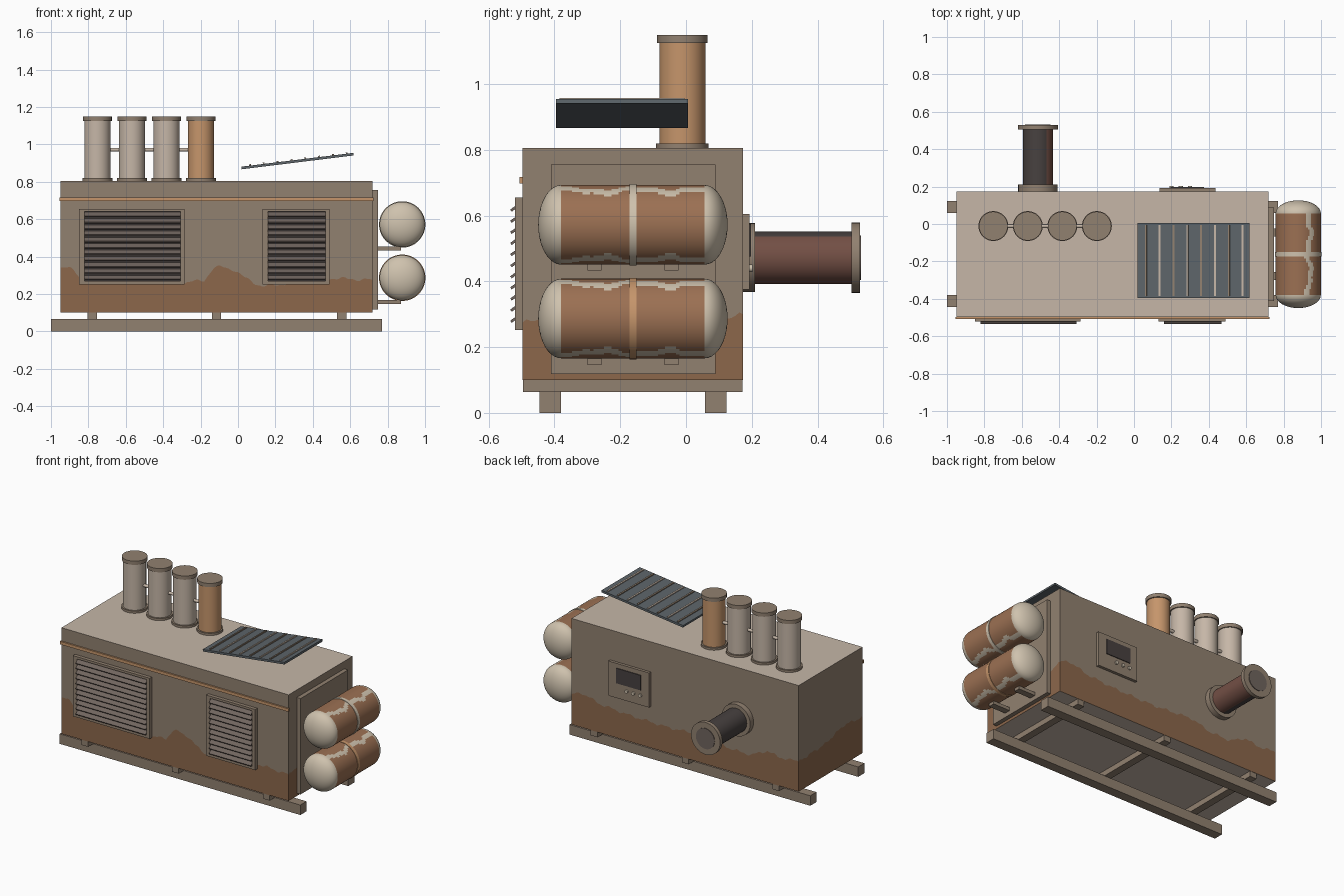
import bpy, bmesh, math
from mathutils import Vector, Matrix

if "Cube" in bpy.data.objects:
    bpy.data.objects.remove(bpy.data.objects["Cube"])


def material(name, r, g, b):
    m = bpy.data.materials.new(name)
    lin = [c / 12.92 if c <= 0.04045 else ((c + 0.055) / 1.055) ** 2.4 for c in (r, g, b)]
    m.diffuse_color = (*lin, 1)
    m.use_nodes = True
    m.node_tree.nodes["Principled BSDF"].inputs["Base Color"].default_value = m.diffuse_color
    return m


BODY = material("taupe paint", .57, .505, .44)
LIGHT = material("pale panel", .775, .715, .655)
CREAM = material("cream tank", .81, .76, .68)
RUST = material("rust brown", .55, .405, .295)
TANKRUST = material("tank rust", .61, .44, .325)
ORANGE = material("copper orange", .775, .585, .42)
SLAT = material("louvre grey", .44, .395, .37)
DARK = material("dark soot", .28, .255, .25)
RED = material("red brown", .45, .31, .27)
SLATE = material("slate blue", .365, .395, .415)


def finish(bm, name, mats, smooth=False):
    bmesh.ops.recalc_face_normals(bm, faces=bm.faces)
    me = bpy.data.meshes.new(name)
    bm.to_mesh(me)
    bm.free()
    for m in mats:
        me.materials.append(m)
    ob = bpy.data.objects.new(name, me)
    bpy.context.collection.objects.link(ob)
    if smooth:
        bpy.ops.object.select_all(action='DESELECT')
        ob.select_set(True)
        bpy.context.view_layer.objects.active = ob
        bpy.ops.object.shade_smooth_by_angle(angle=math.radians(35))
    return ob


def box(name, x0, x1, y0, y1, z0, z1, mat, rot=None):
    """Axis-aligned box from its limits, optionally rotated about its centre."""
    bm = bmesh.new()
    bmesh.ops.create_cube(bm, size=1)
    M = Matrix.Translation(((x0 + x1) / 2, (y0 + y1) / 2, (z0 + z1) / 2))
    if rot:
        M = M @ Matrix.Rotation(rot[0], 4, rot[1])
    M = M @ Matrix.Diagonal((x1 - x0, y1 - y0, z1 - z0, 1))
    bm.transform(M)
    return finish(bm, name, [mat])


def lathe(name, profile, origin, axis, mats, rule=None, n=40):
    """Spin (radius, distance) points about an axis; rule(face) picks a material."""
    bm = bmesh.new()
    vs = [bm.verts.new((r, 0, t)) for r, t in profile]
    es = [bm.edges.new(p) for p in zip(vs, vs[1:])]
    bmesh.ops.spin(bm, geom=vs + es, cent=(0, 0, 0), axis=(0, 0, 1),
                   angle=2 * math.pi, steps=n, use_duplicate=False)
    bmesh.ops.remove_doubles(bm, verts=bm.verts, dist=1e-5)
    q = Vector((0, 0, 1)).rotation_difference(Vector(axis)).to_matrix().to_4x4()
    bm.transform(Matrix.Translation(origin) @ q)
    bmesh.ops.recalc_face_normals(bm, faces=bm.faces)
    if rule:
        for f in bm.faces:
            f.material_index = rule(f)
    return finish(bm, name, mats, True)


def cyl(name, r, t0, t1, origin, axis, mat, n=40):
    return lathe(name, [(0, t0), (r, t0), (r, t1), (0, t1)], origin, axis, [mat], n=n)


# housing: four walls cut along a wavy rust line, pale lid and underside
X0, X1, Y0, Y1, Z0, Z1 = -.95, .72, -.497, .174, .10, .805
FRONT = [(-.95, .34), (-.9, .34), (-.85, .30), (-.75, .26), (-.28, .26), (-.18, .275),
         (-.13, .34), (-.08, .345), (-.02, .33), (.03, .29), (.13, .24), (.49, .285), (.72, .275)]
BACK = [(-.95, .30), (-.8, .29), (-.72, .31), (-.6, .25), (-.45, .25), (-.3, .29),
        (0, .27), (.3, .275), (.5, .29), (.65, .33), (.72, .30)]
LEFT = [(Y0, .34), (-.3, .36), (-.1, .31), (Y1, .30)]
RIGHT = [(Y0, .275), (-.4, .3), (.1, .28), (Y1, .30)]


def rust_line(table, t):
    for (a, za), (b, zb) in zip(table, table[1:]):
        if t <= b + 1e-6:
            z = za + (zb - za) * (t - a) / (b - a)
            break
    ends = min(t - table[0][0], table[-1][0] - t) > .01
    return z + (.007 * math.sin(47 * t) + .004 * math.sin(113 * t + 1) if ends else 0)


bm = bmesh.new()
for table, place in ((FRONT, lambda t: (t, Y0)), (BACK, lambda t: (t, Y1)),
                     (LEFT, lambda t: (X0, t)), (RIGHT, lambda t: (X1, t))):
    a, b = table[0][0], table[-1][0]
    n = round((b - a) / .012)
    cols = []
    for i in range(n + 1):
        t = a + (b - a) * i / n
        cols.append([bm.verts.new((*place(t), z)) for z in (Z0, rust_line(table, t), Z1)])
    for p, q in zip(cols, cols[1:]):
        for k in (0, 1):
            f = bm.faces.new((p[k], q[k], q[k + 1], p[k + 1]))
            f.material_index = 1 - k
bmesh.ops.remove_doubles(bm, verts=bm.verts, dist=1e-5)
for z in (Z0, Z1):
    f = bm.faces.new([bm.verts.new((x, y, z)) for x, y in ((X0, Y0), (X1, Y0), (X1, Y1), (X0, Y1))])
    f.material_index = 2
bmesh.ops.remove_doubles(bm, verts=bm.verts, dist=1e-5)
finish(bm, "housing", [BODY, RUST, LIGHT])

# skid frame
for y in (-.445, .058):
    box("skid", -1, .77, y, y + .065, 0, .066, BODY)
for x in (-.805, -.14, .53):
    box("cross_beam", x, x + .05, Y0 + .002, Y1 - .002, .064, .101, BODY)

# front stripe
box("front_stripe", -.955, .725, -.507, -.496, .697, .717, ORANGE)

# louvred vents: four-bar frame, dark backing, tilted slats
for x0, x1 in ((-.85, -.285), (.13, .49)):
    z0, z1, w = .252, .655, .03
    box("vent_frame_left", x0, x0 + w, -.52, -.49, z0, z1, BODY)
    box("vent_frame_right", x1 - w + .008, x1, -.52, -.49, z0, z1, BODY)
    box("vent_frame_top", x0, x1, -.52, -.49, z1 - .015, z1, BODY)
    box("vent_frame_bottom", x0, x1, -.52, -.49, z0, z0 + .018, BODY)
    box("vent_backing", x0 + w, x1 - w + .008, -.503, -.495, z0 + .018, z1 - .015, DARK)
    for i in range(11):
        z = .287 + i * .0338
        box("vent_slat", x0 + w, x1 - w + .008, -.5355, -.5015, z - .004, z + .004, SLAT,
            (math.radians(35), 'X'))

# stacks on the lid with a linking pipe
for i in range(4):
    o = (-.752 + i * .1845, -.011, 0)
    cyl("stack_base", .08, .80, .82, o, (0, 0, 1), BODY)
    cyl("stack_shaft", .07, .82, 1.126, o, (0, 0, 1), ORANGE if i == 3 else LIGHT)
    cyl("stack_cap", .077, 1.125, 1.15, o, (0, 0, 1), BODY)
cyl("link_pipe", .01, -.75, -.2, (0, -.011, .972), (1, 0, 0), LIGHT, 16)

# tilted slatted panel above the lid
tilt = math.atan2(.073, .592)
M = Matrix.Translation((.318, -.195, .911)) @ Matrix.Rotation(-tilt, 4, 'Y')
board = box("roof_panel", -.302, .302, -.201, .201, -.007, .007, SLATE)
board.data.transform(M)
for i in range(8):
    x = -.255 + i * .0745
    rib = box("roof_panel_rib", x - .005, x + .005, -.19, .19, .006, .014, LIGHT if i % 2 else BODY)
    rib.data.transform(M)

# side plate and tank brackets
box("side_plate", .715, .748, -.411, .089, .118, .755, BODY)
for z in (.433, .146):
    for y in (-.30, -.066):
        box("tank_bracket", .745, .872, y, y + .043, z, z + .022, BODY)

# twin tanks: domed cream ends, rusted middle, strap
R, YC, HALF, CAP = .121, -.1615, .218, .07
arc = [(R * math.cos(a), HALF + CAP * math.sin(a)) for a in (math.pi / 2 * i / 10 for i in range(11))]
arc[-1] = (0, HALF + CAP)
mid = [(R, -HALF + 2 * HALF * i / 40) for i in range(1, 40)]
tank_profile = [(r, -t) for r, t in reversed(arc)] + mid + arc


def tank_rule(f):
    c = f.calc_center_median()
    if abs(c.y - YC) > HALF:
        return 0
    wave = .07 * math.sin(31 * c.y) + .04 * math.sin(70 * c.y + 2)
    return 0 if .38 < f.normal.x + wave < .6 else 1


for z, strap in ((.572, CREAM), (.287, ORANGE)):
    o = (.878, YC, z)
    lathe("tank", tank_profile, o, (0, 1, 0), [CREAM, TANKRUST], tank_rule, 72)
    cyl("tank_strap", R + .003, -.011, .011, o, (0, 1, 0), strap, 64)

# rear exhaust, rusted on its right and lower side
o = (-.514, 0, .472)
cyl("exhaust_base_flange", .105, .17, .21, o, (0, 1, 0), BODY)
lathe("exhaust_pipe", [(.08, .20), (.08, .51)], o, (0, 1, 0), [DARK, RED],
      lambda f: int(f.normal.x - .35 * f.normal.z > .3))
cyl("exhaust_end_flange", .107, .504, .529, o, (0, 1, 0), BODY)
cyl("exhaust_end_disc", .068, .525, .533, o, (0, 1, 0), SLAT)

# rear control box with screen and buttons
box("control_box", .137, .436, .17, .193, .375, .605, BODY)
box("control_screen", .195, .375, .19, .198, .475, .575, DARK)
for x in (.2, .25, .3):
    cyl("control_button", .011, .19, .203, (x, 0, .44), (0, 1, 0), CREAM, 16)
